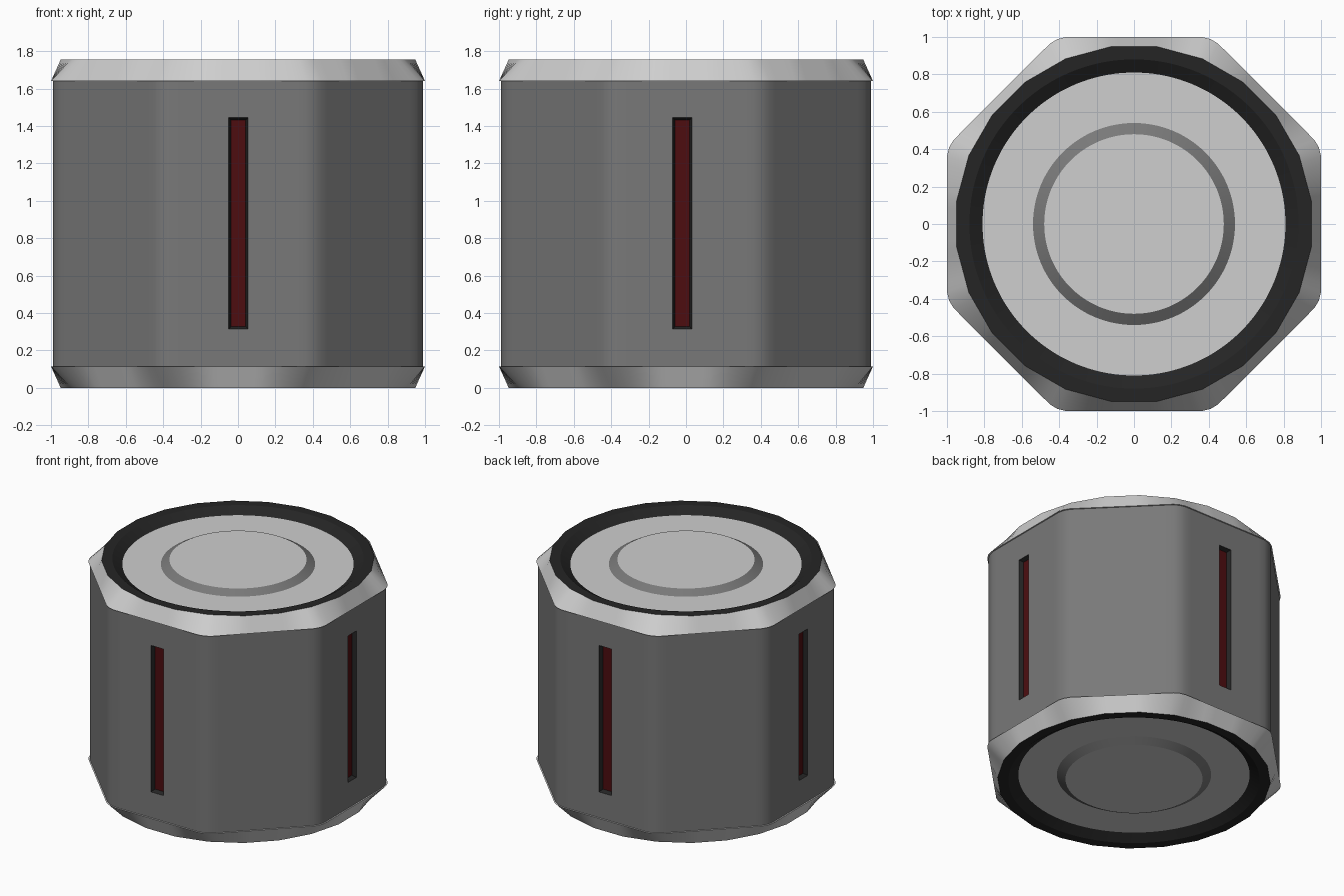
import bpy, bmesh
from math import cos, sin, pi, radians

if "Cube" in bpy.data.objects:
    bpy.data.objects.remove(bpy.data.objects["Cube"])

H = 1.755            # total height
RIM = 0.115          # height of each cap
N = 144              # samples around (2.5 degree steps)


def material(name, rgb):
    m = bpy.data.materials.new(name)
    m.diffuse_color = (*rgb, 1)
    m.use_nodes = True
    m.node_tree.nodes["Principled BSDF"].inputs["Base Color"].default_value = m.diffuse_color
    return m


BODY = material("mid_grey", (0.19, 0.19, 0.19))
LIGHT = material("light_grey", (0.62, 0.62, 0.62))
BLACK = material("black", (0.018, 0.018, 0.018))
RED = material("dark_red", (0.075, 0.004, 0.005))


# Radial outlines: radius as a function of angle
def octagon(size, r=0.15):
    def support(a):
        d = (a + pi / 8) % (pi / 4) - pi / 8      # angle from nearest flat
        return r + (1 - r) / cos(pi / 8) * cos(pi / 8 - abs(d))
    planes = [radians(7.5 * k) for k in range(48)]
    return lambda a: size * min(support(p) / cos(a - p) for p in planes if cos(a - p) > 0.3)


def polygon24(apothem):
    step = pi / 12
    return lambda a: apothem / cos((a + step / 2) % step - step / 2)


def circle(r):
    return lambda a: r


def loft(name, rings, mats, band_mats, close_start=False):
    """Skin a stack of (outline, z) rings; the last ring is filled."""
    bm = bmesh.new()
    loops = []
    for outline, z in rings:
        loops.append([bm.verts.new((outline(a) * cos(a), outline(a) * sin(a), z))
                      for a in (2 * pi * i / N for i in range(N))])
    for k in range(len(loops) - 1):
        lo, hi = loops[k], loops[k + 1]
        for i in range(N):
            j = (i + 1) % N
            f = bm.faces.new((lo[i], lo[j], hi[j], hi[i]))
            f.material_index = band_mats[k]
    bm.faces.new(loops[-1]).material_index = band_mats[-1]
    if close_start:
        bm.faces.new(loops[0][::-1])
    if rings[-1][1] < rings[0][1]:
        bmesh.ops.reverse_faces(bm, faces=bm.faces)
    me = bpy.data.meshes.new(name)
    bm.to_mesh(me)
    bm.free()
    ob = bpy.data.objects.new(name, me)
    bpy.context.collection.objects.link(ob)
    for m in mats:
        me.materials.append(m)
    return ob


def activate(ob):
    bpy.ops.object.select_all(action='DESELECT')
    ob.select_set(True)
    bpy.context.view_layer.objects.active = ob


# Body: rounded octagonal drum
oct_body = octagon(0.99)
body = loft("body", [(oct_body, RIM - 0.01), (oct_body, H - RIM + 0.01)],
            [BODY, BLACK, RED], [0, 0], True)

# Tapered slot cutters on the four main sides
bm = bmesh.new()
for k in range(4):
    a = k * pi / 2
    off = -0.02 if k % 2 == 0 else 0.0
    c, s = cos(a), sin(a)
    ends = []
    for depth, w, h in ((0.96, 0.039, 0.552), (1.02, 0.0655, 0.58)):
        t0 = off if k == 0 else -off if k == 2 else 0.002
        ends.append([bm.verts.new((depth * c - (t0 + u * w) * s,
                                   depth * s + (t0 + u * w) * c, 0.88 + v * h))
                     for u, v in ((-1, -1), (1, -1), (1, 1), (-1, 1))])
    bm.faces.new(ends[0][::-1])
    bm.faces.new(ends[1])
    for i in range(4):
        j = (i + 1) % 4
        bm.faces.new((ends[0][i], ends[0][j], ends[1][j], ends[1][i]))
bmesh.ops.recalc_face_normals(bm, faces=bm.faces)
me = bpy.data.meshes.new("slot_cutter")
bm.to_mesh(me)
bm.free()
cutter = bpy.data.objects.new("slot_cutter", me)
bpy.context.collection.objects.link(cutter)
cutter.hide_render = True

activate(body)
mod = body.modifiers.new("slots", 'BOOLEAN')
mod.object = cutter
mod.operation = 'DIFFERENCE'
mod.solver = 'EXACT'
bpy.ops.object.modifier_apply(modifier=mod.name)
bpy.data.objects.remove(cutter)

# Slot floors red, slot walls black
for p in body.data.polygons:
    x, y, z = p.center
    far, near = max(abs(x), abs(y)), min(abs(x), abs(y))
    if near < 0.1 and 0.9 < far < 0.987 and 0.2 < z < 1.6:
        p.material_index = 2 if far < 0.963 else 1

# End caps: bevelled rim, black gasket, recessed disc, raised button
profile = [(octagon(0.97), H - RIM), (octagon(1.0), H - RIM), (polygon24(0.948), H),
           (circle(0.88), H), (circle(0.81), H - 0.045), (circle(0.54), H - 0.045),
           (circle(0.48), H - 0.01)]
bands = [0, 0, 1, 1, 0, 2, 0]
top = loft("top_cap", profile, [LIGHT, BLACK, BODY], bands)
bottom = loft("bottom_cap", [(o, H - z) for o, z in profile], [LIGHT, BLACK, BODY], bands)

for ob in (body, top, bottom):
    activate(ob)
    bpy.ops.object.shade_smooth_by_angle(angle=radians(20))
